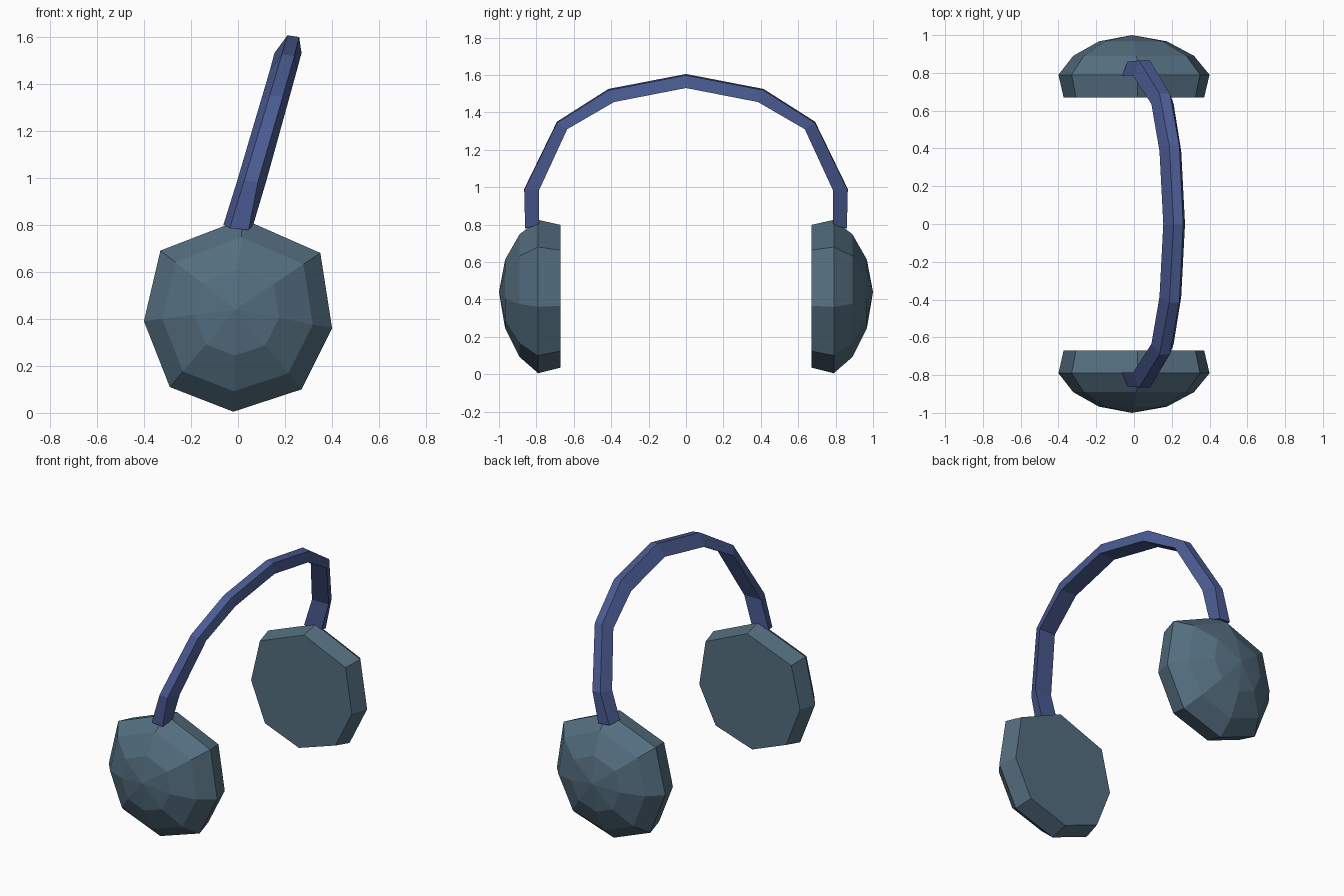
import bpy, bmesh

if "Cube" in bpy.data.objects:
    bpy.data.objects.remove(bpy.data.objects["Cube"])


def material(name, color):
    m = bpy.data.materials.new(name)
    m.diffuse_color = (*color, 1)
    m.use_nodes = True
    m.node_tree.nodes["Principled BSDF"].inputs["Base Color"].default_value = m.diffuse_color
    return m


slate = material("slate_grey", (0.088, 0.155, 0.212))
blue = material("muted_blue", (0.070, 0.105, 0.290))


def loft(name, rings, mat, apex=None):
    """Join closed rings into a flat-shaded solid; apex replaces the last cap."""
    bm = bmesh.new()
    rows = [[bm.verts.new(p) for p in ring] for ring in rings]
    n = len(rows[0])
    for a, b in zip(rows, rows[1:]):
        for i in range(n):
            j = (i + 1) % n
            bm.faces.new((a[i], a[j], b[j], b[i]))
    bm.faces.new(rows[0])
    if apex:
        tip = bm.verts.new(apex)
        for i in range(n):
            bm.faces.new((rows[-1][i], rows[-1][(i + 1) % n], tip))
    else:
        bm.faces.new(rows[-1])
    bmesh.ops.recalc_face_normals(bm, faces=bm.faces)
    mesh = bpy.data.meshes.new(name)
    bm.to_mesh(mesh)
    bm.free()
    mesh.materials.append(mat)
    obj = bpy.data.objects.new(name, mesh)
    bpy.context.collection.objects.link(obj)


# Ear cups: slightly irregular octagon, flat inside and domed outside
octagon = [(0.02, 0.825), (0.35, 0.68), (0.40, 0.36), (0.27, 0.10),
           (-0.02, 0.005), (-0.29, 0.11), (-0.40, 0.39), (-0.33, 0.69)]
cx, cz = -0.01, 0.44
cup_profile = [(0.67, 0.93), (0.79, 1.0), (0.89, 0.80), (0.967, 0.45)]
for name, side in (("front_ear_cup", -1), ("back_ear_cup", 1)):
    rings = [[(cx + (x - cx) * s, side * y, cz + (z - cz) * s) for x, z in octagon]
             for y, s in cup_profile]
    loft(name, rings, slate, (cx, side * 1.0, cz))

# Headband: leaning arch with a trapezoid section, narrower on the outside
# each station: outer y, z, left x, right x, then inner y, z, left x, right x
stations = [(0.86, 0.785, -0.035, 0.045, 0.785, 0.80, -0.062, 0.065),
            (0.865, 0.99, 0.027, 0.085, 0.785, 0.985, -0.004, 0.12),
            (0.69, 1.35, 0.135, 0.19, 0.635, 1.31, 0.092, 0.21),
            (0.415, 1.525, 0.187, 0.24, 0.385, 1.455, 0.135, 0.25),
            (0.0, 1.605, 0.21, 0.26, 0.0, 1.53, 0.155, 0.27)]


def section(st, side):
    oy, oz, ol, orr, iy, iz, il, ir = st
    return [(ol, side * oy, oz), (orr, side * oy, oz - 0.007),
            (ir, side * iy, iz), (il, side * iy, iz)]


arch = [section(s, -1) for s in stations] + [section(s, 1) for s in stations[-2::-1]]
loft("headband", arch, blue)
